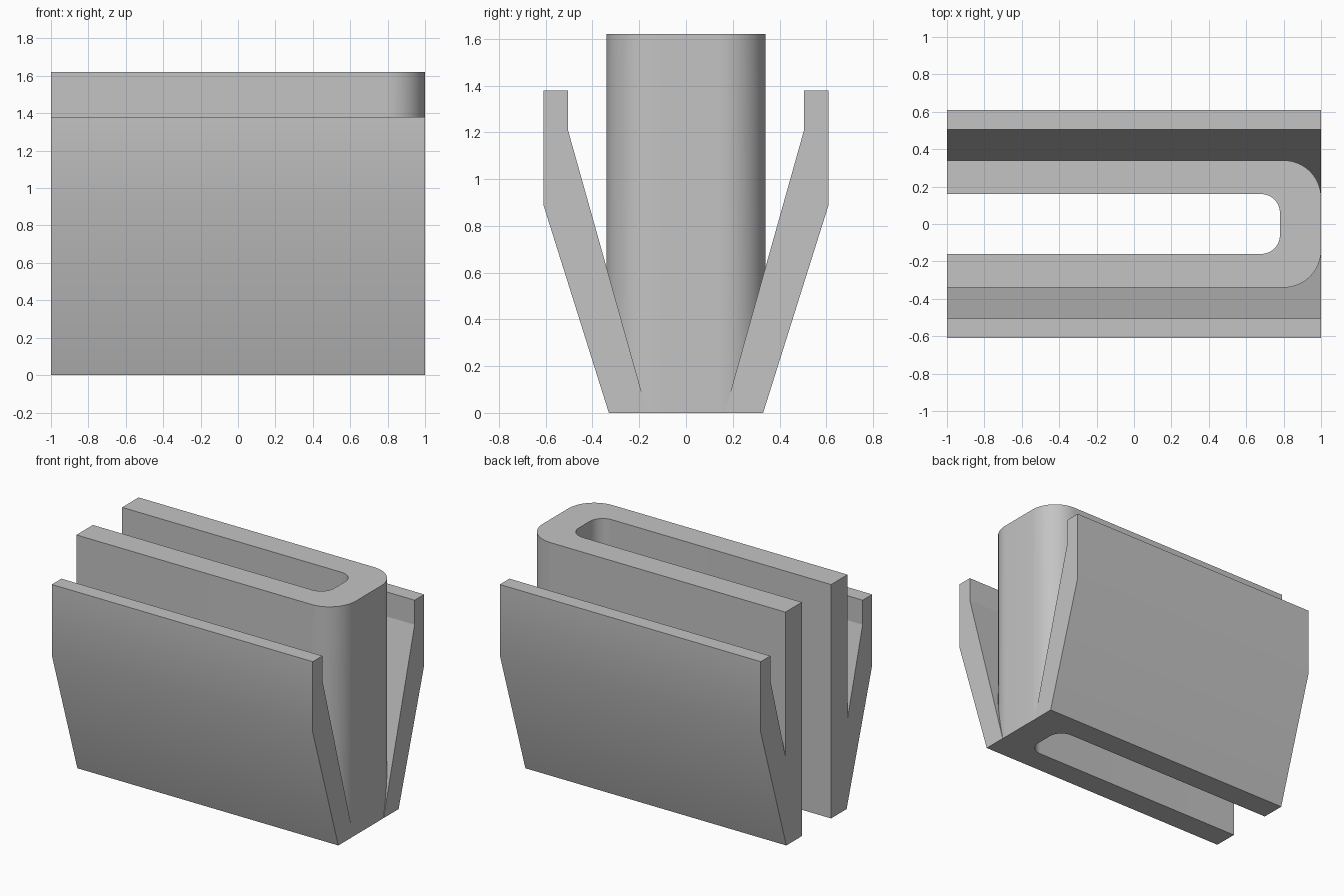
import bpy, bmesh, math
from mathutils import Vector

cube = bpy.data.objects.get("Cube")
if cube:
    bpy.data.objects.remove(cube, do_unlink=True)

grey = bpy.data.materials.new("plain grey")
grey.use_nodes = True
colour = (0.55, 0.55, 0.55, 1)
grey.diffuse_color = colour
grey.node_tree.nodes["Principled BSDF"].inputs["Base Color"].default_value = colour


def prism(name, points, offset):
    """Extrude a closed outline of 3D points along an offset."""
    bm = bmesh.new()
    base = bm.faces.new([bm.verts.new(p) for p in points])
    top = bmesh.ops.extrude_face_region(bm, geom=[base])["geom"]
    bmesh.ops.translate(bm, vec=Vector(offset),
                        verts=[v for v in top if isinstance(v, bmesh.types.BMVert)])
    bmesh.ops.recalc_face_normals(bm, faces=bm.faces)
    mesh = bpy.data.meshes.new(name)
    bm.to_mesh(mesh)
    bm.free()
    mesh.materials.append(grey)
    obj = bpy.data.objects.new(name, mesh)
    bpy.context.collection.objects.link(obj)
    return obj


def rounded_end(x_end, half_width, radius, steps=16):
    """Outline from the open end, around two rounded corners and back."""
    side = [(-1, -half_width)]
    for i in range(steps + 1):
        a = -math.pi / 2 * (1 - i / steps)
        side.append((x_end - radius + radius * math.cos(a),
                     -half_width + radius + radius * math.sin(a)))
    return side + [(x, -y) for x, y in reversed(side)]


def combine(target, tool, operation):
    """Apply a boolean, then discard the tool."""
    mod = target.modifiers.new("combine", 'BOOLEAN')
    mod.object, mod.operation, mod.solver = tool, operation, 'EXACT'
    bpy.context.view_layer.objects.active = target
    bpy.ops.object.modifier_apply(modifier=mod.name)
    bpy.data.objects.remove(tool, do_unlink=True)


# Upright U-shaped core with a slot open at one end
outline = rounded_end(1, 0.34, 0.2) + rounded_end(0.78, 0.16, 0.1)[::-1]
clip = prism("u_clip_body", [(x, y, 0) for x, y in outline], (0, 0, 1.62))

# Trim the core's lower edges to the slope of the side wings
right_side = [(0.267, -0.2), (0.61, 0.89), (0.61, 2)]
envelope = right_side + [(-y, z) for y, z in reversed(right_side)]
combine(clip, prism("envelope", [(-1.2, y, z) for y, z in envelope], (2.4, 0, 0)), 'INTERSECT')

# Flared side wings
wing = [(0.165, 0), (0.33, 0), (0.61, 0.89), (0.61, 1.38), (0.505, 1.38), (0.505, 1.21)]
for side in (-1, 1):
    combine(clip, prism("side_wing", [(-1, side * y, z) for y, z in wing], (2, 0, 0)), 'UNION')

# Smooth the rounded corners and outer bend, keep the inner wing crease sharp
bpy.ops.object.select_all(action='DESELECT')
clip.select_set(True)
bpy.context.view_layer.objects.active = clip
bpy.ops.object.shade_smooth_by_angle(angle=math.radians(30))
for edge in clip.data.edges:
    if all(abs(clip.data.vertices[i].co.z - 1.21) < 0.01 for i in edge.vertices):
        edge.use_edge_sharp = True
